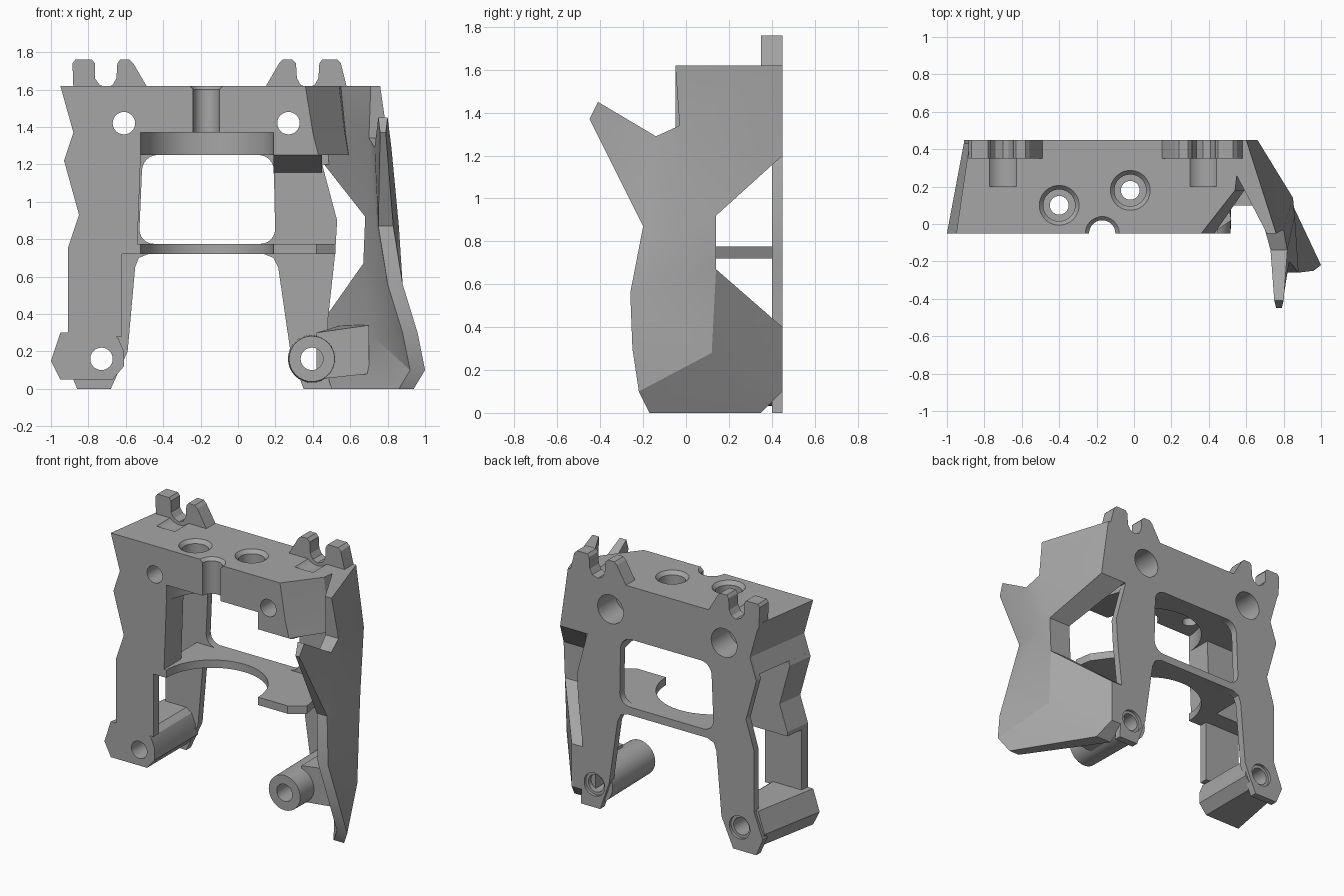
import bpy, bmesh, math

if "Cube" in bpy.data.objects:
    bpy.data.objects.remove(bpy.data.objects["Cube"], do_unlink=True)

GREY = (0.38, 0.38, 0.38, 1)
mat = bpy.data.materials.new("plain grey")
mat.use_nodes = True
mat.diffuse_color = GREY
mat.node_tree.nodes["Principled BSDF"].inputs["Base Color"].default_value = GREY

BACK, FRONT = 0.45, -0.05


def finish(name, bm):
    bmesh.ops.recalc_face_normals(bm, faces=bm.faces)
    me = bpy.data.meshes.new(name)
    bm.to_mesh(me)
    bm.free()
    me.materials.append(mat)
    ob = bpy.data.objects.new(name, me)
    bpy.context.collection.objects.link(ob)
    return ob


def loft(name, rings, round_by=0):
    """Solid through a stack of matching rings of points."""
    bm = bmesh.new()
    vs = [[bm.verts.new(p) for p in ring] for ring in rings]
    n = len(vs[0])
    bm.faces.new(vs[0])
    bm.faces.new(vs[-1])
    for a, b in zip(vs, vs[1:]):
        for i in range(n):
            j = (i + 1) % n
            bm.faces.new((a[i], a[j], b[j], b[i]))
    if round_by:
        edges = [e for e in bm.edges if abs(e.verts[0].co.y - e.verts[1].co.y) > 0.01]
        bmesh.ops.bevel(bm, geom=edges, offset=round_by, segments=6, profile=0.5, affect='EDGES')
    return finish(name, bm)


def prism(name, pts, y0, y1, round_by=0, lean=0):
    """Front-view outline pushed from y0 to y1; lean shifts the far end of the outer side."""
    return loft(name, [[(x, y0, z) for x, z in pts],
                       [(x + (lean if x < -0.8 else 0), y1, z) for x, z in pts]], round_by)


def rod_y(name, x, z, r0, y0, y1, r1=None, n=32):
    r1 = r1 or r0
    ring = lambda r, y: [(x + r * math.cos(i * math.tau / n), y,
                          z + r * math.sin(i * math.tau / n)) for i in range(n)]
    return loft(name, [ring(r0, y0), ring(r1, y1)])


def rod_z(name, x, y, r0, z0, z1, r1=None, n=48):
    r1 = r1 or r0
    ring = lambda r, z: [(x + r * math.cos(i * math.tau / n),
                          y + r * math.sin(i * math.tau / n), z) for i in range(n)]
    return loft(name, [ring(r0, z0), ring(r1, z1)])


def cut(targets, cutter):
    cutter.hide_render = True
    for ob in targets:
        mod = ob.modifiers.new("cut", 'BOOLEAN')
        mod.operation = 'DIFFERENCE'
        mod.solver = 'EXACT'
        mod.object = cutter
        bpy.context.view_layer.objects.active = ob
        bpy.ops.object.modifier_apply(modifier=mod.name)
    bpy.data.objects.remove(cutter, do_unlink=True)


# Top block with its zigzag right side and the notch beside the wing
def block_ring(z, left, corner, notch):
    return [(left, FRONT, z), (corner, FRONT, z), (notch, 0.18, z),
            (notch + 0.03, 0.43, z), (left + 0.07, 0.43, z)]


block = loft("top_block", [block_ring(1.62, -0.95, 0.36, 0.54),
                           block_ring(1.37, -0.88, 0.40, 0.57),
                           block_ring(1.25, -0.92, 0.43, 0.59)])

# Sloping brace under the block on the left
brace = loft("block_brace", [[(x, FRONT, 1.25), (x, 0.43, 1.25), (x, 0.43, 1.15)]
                             for x in (0.19, 0.45)])

# Back plate, with the opening between its legs in the outline
plate = prism("back_plate", [
    (-0.88, 1.62), (-0.81, 1.37), (-0.86, 1.22), (-0.78, 0.93), (-0.84, 0.73),
    (-0.84, 0.3), (-0.91, 0.12), (-0.86, 0), (-0.68, 0), (-0.59, 0.2), (-0.55, 0.65),
    (-0.53, 0.70), (-0.48, 0.72), (0.14, 0.72), (0.19, 0.70), (0.215, 0.65),
    (0.28, 0.2), (0.35, 0), (0.5, 0), (0.48, 0.36), (0.52, 0.73), (0.53, 0.9),
    (0.45, 1.2), (0.66, 1.2), (0.58, 1.62)], 0.40, BACK)
cut([plate], prism("window_cutter", [(-0.53, 0.775), (0.2, 0.775), (0.19, 1.25), (-0.51, 1.25)],
                   0.35, 0.5, round_by=0.08))

# Front strut on the right: thick above the shelf, thin below it
prism("upper_strut", [(-0.92, 1.25), (-0.93, 1.22), (-0.85, 0.93), (-0.91, 0.75),
                      (-0.91, 0.72), (-0.54, 0.72), (-0.52, 1.25)], FRONT, 0.14, lean=0.027)
prism("lower_strut", [(-0.91, 0.72), (-0.91, 0.28), (-0.62, 0.28), (-0.62, 0.72)],
      FRONT, 0.01, lean=0.01)
foot_r = prism("right_foot", [
    (-0.91, 0.3), (-0.95, 0.3), (-1.0, 0.15), (-0.95, 0.05), (-0.67, 0.05),
    (-0.61, 0.12), (-0.61, 0.2), (-0.64, 0.27), (-0.68, 0.3)], FRONT, 0.43, lean=0.09)

# Left foot boss and the gusset joining it to the wing
foot_l = rod_y("left_foot", 0.395, 0.16, 0.122, FRONT, 0.43, 0.128)
loft("foot_gusset", [[(0.42, y, 0.3), (x, y, 0.34), (x, y, 0.08), (0.42, y, 0.05)]
                     for y, x in ((0.1, 0.7), (0.4, 0.55))])

# Thin shelf with a round bite, matched by the scoop in the block
shelf = loft("shelf", [[(-0.6, FRONT, z), (0.42, FRONT, z), (0.52, 0.02, z),
                        (0.5, 0.14, z), (0.3, 0.42, z), (-0.6, 0.42, z)] for z in (0.72, 0.775)])
cut([shelf, block, brace], rod_z("scoop_cutter", -0.165, FRONT, 0.355, 0.5, 1.37))

# Bolt holes through the block, plate and feet
for x in (-0.61, 0.27):
    cut([block, plate], rod_y("bolt_cutter", x, 1.42, 0.06, -0.2, 0.6))
    cut([block, plate], rod_y("bore_cutter", x, 1.42, 0.1, 0.25, 0.6))
for x, foot in ((-0.73, foot_r), (0.395, foot_l)):
    cut([foot, plate], rod_y("pin_cutter", x, 0.16, 0.06, -0.2, 0.6))
    cut([plate], rod_y("pin_bore_cutter", x, 0.16, 0.08, 0.42, 0.6))

# Top bores and the front half channel
for x, y in ((-0.4, 0.1), (-0.02, 0.18)):
    cut([block], rod_z("top_hole_cutter", x, y, 0.05, 1.1, 1.8))
    cut([block], rod_z("top_bore_cutter", x, y, 0.085, 1.45, 1.8))
    cut([block], rod_z("top_chamfer_cutter", x, y, 0.085, 1.595, 1.63, 0.115))
cut([block], rod_z("channel_cutter", -0.17, FRONT, 0.07, 1.2, 1.8))
cut([block], rod_z("channel_chamfer_cutter", -0.17, FRONT, 0.07, 1.6, 1.63, 0.1))

# Shallow troughs, then paired hooks rising from the back edge around them
for x in (-0.7, 0.37):
    cut([block, plate], rod_y("trough_cutter", x, 1.69, 0.1, 0.2, 0.6))
hooks = {
    "hook_right_outer": [(-0.88, 1.6), (-0.885, 1.74), (-0.87, 1.76), (-0.78, 1.76),
                         (-0.765, 1.74), (-0.765, 1.66), (-0.74, 1.625), (-0.7, 1.61), (-0.7, 1.56),
                         (-0.86, 1.56)],
    "hook_right_inner": [(-0.7, 1.56), (-0.7, 1.61), (-0.67, 1.625), (-0.65, 1.66),
                         (-0.645, 1.74), (-0.63, 1.76), (-0.58, 1.76), (-0.56, 1.74),
                         (-0.49, 1.62), (-0.49, 1.56)],
    "hook_left_inner": [(0.15, 1.56), (0.15, 1.62), (0.22, 1.74), (0.24, 1.76), (0.29, 1.76),
                        (0.31, 1.74), (0.315, 1.66), (0.335, 1.625), (0.37, 1.61), (0.37, 1.56)],
    "hook_left_outer": [(0.37, 1.56), (0.37, 1.61), (0.41, 1.625), (0.43, 1.66), (0.435, 1.74),
                        (0.45, 1.76), (0.53, 1.76), (0.55, 1.74), (0.58, 1.62), (0.58, 1.56)],
}
for name, pts in hooks.items():
    prism(name, pts, 0.35, BACK)

# Faceted side wing: x, y, z and thickness of each corner
W = {
    "a": (0.60, 0.45, 1.62, 0.15), "b": (0.76, -0.05, 1.62, 0.05),
    "c": (0.66, 0.45, 1.2, 0.2), "d": (0.80, -0.03, 1.34, 0.1),
    "s": (0.82, -0.14, 1.29, 0.09), "f": (0.80, -0.41, 1.45, 0.05),
    "g": (0.79, -0.45, 1.37, 0.03), "h": (0.83, -0.2, 0.87, 0.08),
    "j": (0.86, 0.04, 0.87, 0.12), "e": (0.85, 0.14, 0.92, 0.17),
    "i": (0.84, 0.14, 0.67, 0.17), "k": (0.88, -0.26, 0.56, 0.08),
    "p": (0.96, -0.25, 0.3, 0.08), "m": (1.0, -0.22, 0.1, 0.08),
    "n": (0.94, -0.17, 0, 0.08), "q": (0.84, 0.12, 0.28, 0.12),
    "l": (0.57, 0.45, 0.4, 0.09), "o": (0.62, 0.35, 0, 0.12),
    "t": (0.57, 0.45, 0.1, 0.1),
}
FACETS = ("abd adc cde edj dsj sfg sgh shj jhk jki eji ikq iql lqt tqo "
          "qkp qpm qmn qno").split()
bm = bmesh.new()
outer = {k: bm.verts.new(v[:3]) for k, v in W.items()}
inner = {k: bm.verts.new((v[0] - v[3], v[1], v[2])) for k, v in W.items()}
twin = {outer[k]: inner[k] for k in W}
for f in FACETS:
    bm.faces.new([outer[k] for k in f])
rim = [e for e in bm.edges if e.is_boundary]
for f in FACETS:
    bm.faces.new([inner[k] for k in reversed(f)])
for e in rim:
    u, v = e.verts
    bm.faces.new((u, v, twin[v], twin[u]))
wing = finish("side_wing", bm)

# Smooth the round bores and the wing, keep hard edges crisp
bpy.ops.object.select_all(action='DESELECT')
for ob in (block, plate, shelf, foot_r, foot_l, wing):
    ob.select_set(True)
bpy.context.view_layer.objects.active = block
bpy.ops.object.shade_smooth_by_angle(angle=math.radians(25))
